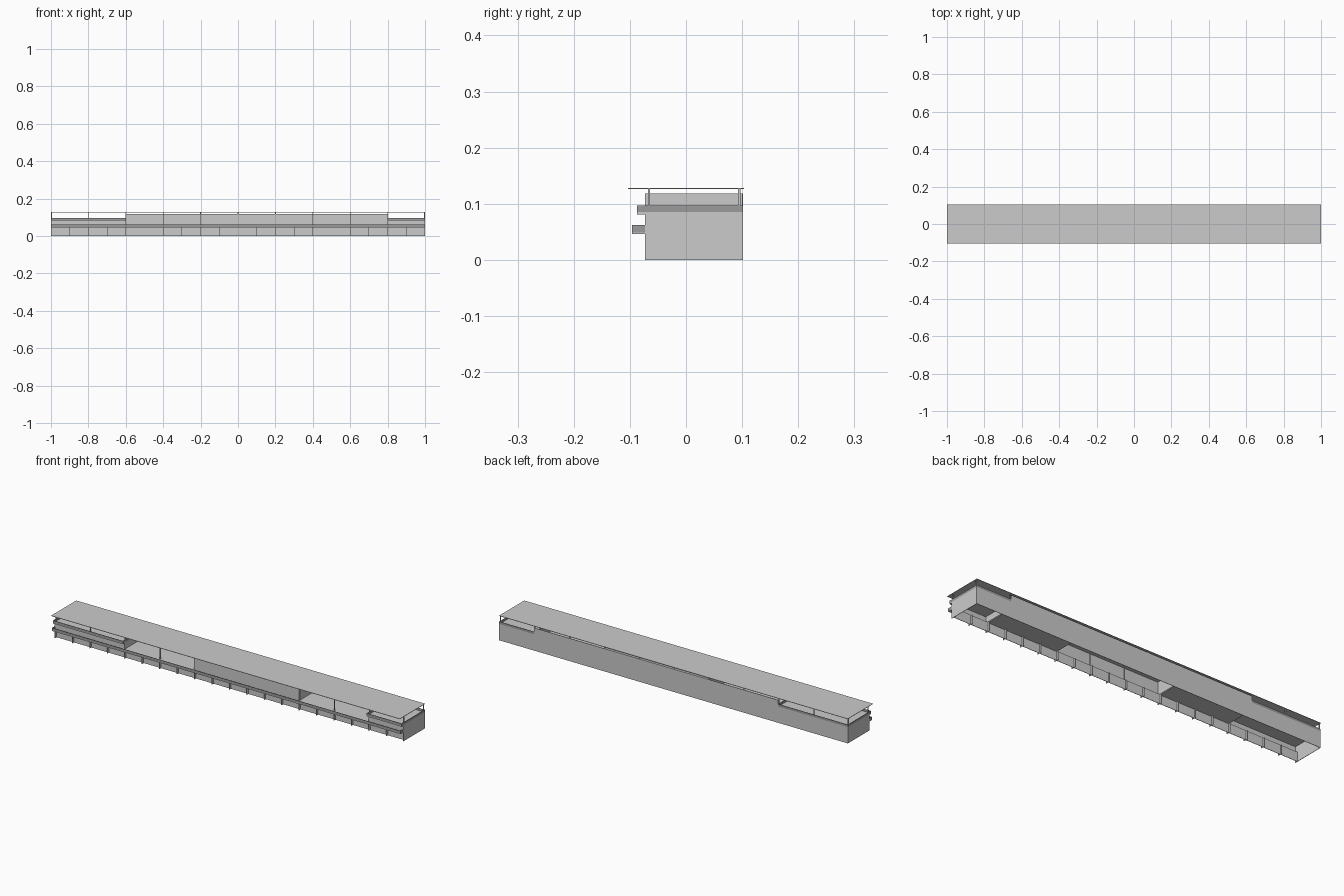
import bpy

old = bpy.data.objects.get("Cube")
if old:
    bpy.data.objects.remove(old, do_unlink=True)


def make_material(name, value):
    mat = bpy.data.materials.new(name)
    mat.use_nodes = True
    colour = (value, value, value, 1)
    mat.diffuse_color = colour
    mat.node_tree.nodes["Principled BSDF"].inputs["Base Color"].default_value = colour
    return mat


WALL = make_material("light grey", 0.6)
RAIL = make_material("mid grey", 0.33)

T = 0.002                      # sheet thickness
FRONT, BACK = -0.073, 0.102    # main wall planes
GARAGE = -0.06                 # recessed ground floor wall
DECK, TERRACE, TOP, ROOF = 0.049, 0.085, 0.118, 0.128


def box(name, x, y, z, mat=WALL):
    """Axis-aligned box from three (low, high) ranges."""
    corners = [(a, b, c) for a in x for b in y for c in z]
    faces = [(0, 1, 3, 2), (4, 6, 7, 5), (0, 4, 5, 1),
             (2, 3, 7, 6), (0, 2, 6, 4), (1, 5, 7, 3)]
    mesh = bpy.data.meshes.new(name)
    mesh.from_pydata(corners, [], faces)
    mesh.materials.append(mat)
    obj = bpy.data.objects.new(name, mesh)
    bpy.context.collection.objects.link(obj)
    return obj


def cross_wall(name, x, z, y=(FRONT, BACK), mat=WALL):
    """Thin wall across the building, just inside x."""
    return box(name, (x - T / 2, x + T / 2), y, z, mat)


# Roof sheet
box("roof", (-1, 1), (-0.103, 0.103), (ROOF - T, ROOF))

# Ground floor front wall with dividing fins
box("garage_wall", (-1, 1), (GARAGE, GARAGE + T), (0, DECK))
for i in range(1, 20):
    cross_wall("garage_fin", -1 + i * 0.1, (0, 0.046), (FRONT, GARAGE + 0.012))

# End walls
for side in (-1, 1):
    cross_wall("end_wall", side * (1 - T / 2), (0, TERRACE))

# Continuous lower balcony
box("balcony_slab", (-1, 1), (-0.096, GARAGE), (0.046, DECK))
box("balcony_rail", (-1, 1), (-0.096, -0.096 + T), (DECK, 0.062), RAIL)
for side in (-1, 1):
    cross_wall("balcony_end_rail", side * (1 - T / 2), (DECK, 0.062),
               (-0.096, FRONT), RAIL)

# Tall back wall along the middle
box("back_wall", (-0.6, 0.8), (BACK - T, BACK), (0, TOP))

# Open decks
for x0, x1 in ((-0.6, -0.2), (0.4, 0.8)):
    box("open_deck", (x0, x1), (GARAGE, BACK - T), (0.046, DECK))

# Central enclosed block
box("block_front", (-0.2, 0.4), (FRONT, FRONT + T), (DECK, TOP))
box("block_ceiling", (-0.2, 0.4), (FRONT, BACK), (TOP - T, TOP))
for x in (-0.2 + T / 2, 0.4 - T / 2):
    cross_wall("block_side", x, (DECK, TOP))

# Raised terraces at both ends
for x0, x1, inner in ((-1, -0.6, -0.6 - T / 2), (0.8, 1, 0.8 + T / 2)):
    box("terrace_front_wall", (x0, x1), (FRONT, FRONT + T), (DECK, TERRACE))
    box("terrace_back_wall", (x0, x1), (BACK - T, BACK), (0, TERRACE))
    box("terrace_floor", (x0, x1), (-0.087, BACK), (0.081, TERRACE))
    cross_wall("terrace_inner_wall", inner, (DECK, TERRACE))
    box("terrace_front_rail", (x0, x1), (-0.087, -0.087 + T), (TERRACE, 0.097), RAIL)
    box("terrace_back_rail", (x0, x1), (BACK - T, BACK), (TERRACE, 0.097), RAIL)
    for x in (x0, x1):
        x = max(-1 + T / 2, min(1 - T / 2, x))
        cross_wall("terrace_side_rail", x, (TERRACE, 0.097), (-0.087, BACK), RAIL)

# Roof posts
for i in range(11):
    x = max(-0.997, min(0.997, -1 + i * 0.2))
    base = TERRACE if x < -0.5 or x > 0.7 else DECK
    for y in (-0.066, 0.095):
        box("roof_post", (x - T, x + T), (y - T, y + T), (base, ROOF - T))
